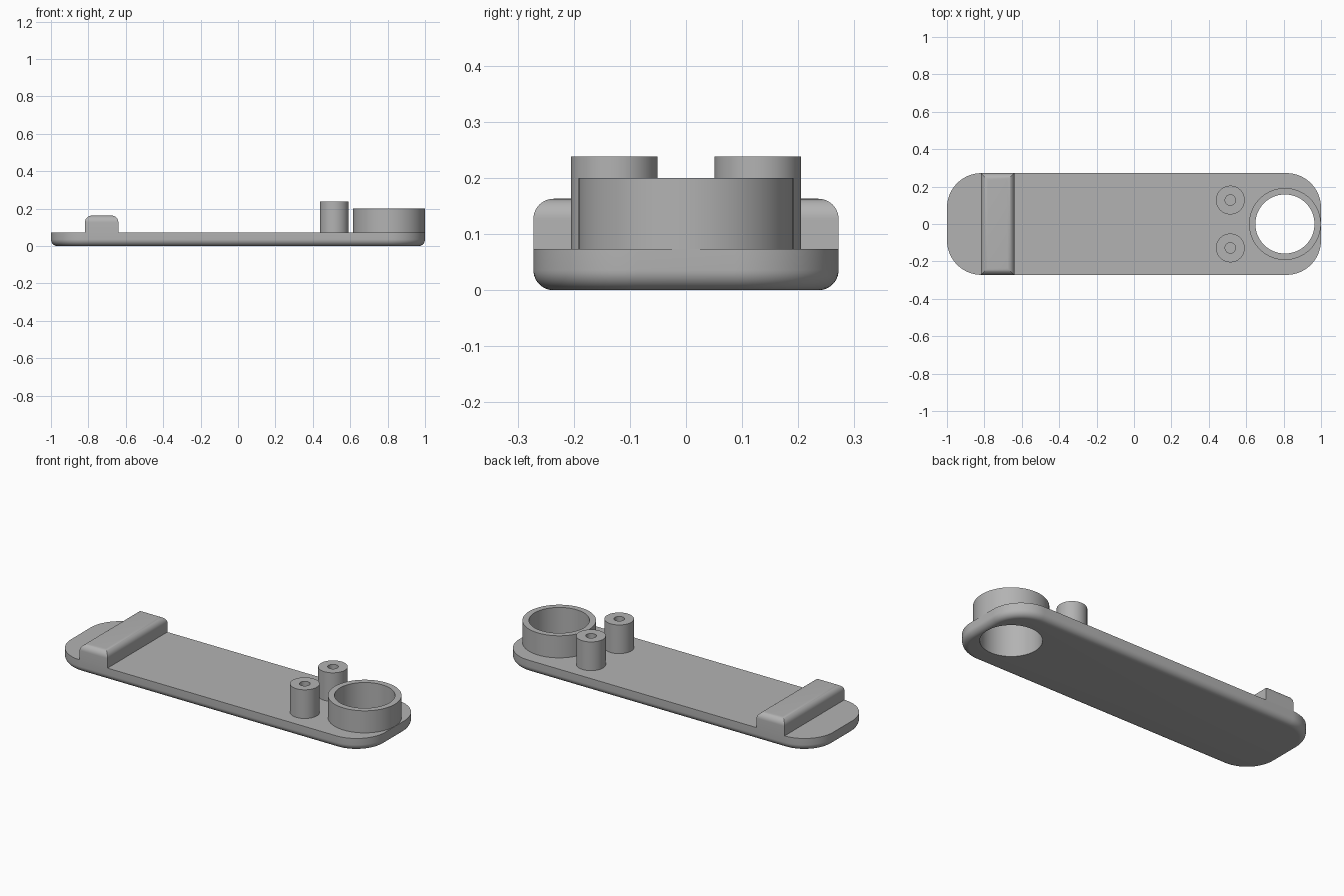
import bpy
import bmesh
from math import sin, cos, pi, radians

if "Cube" in bpy.data.objects:
    bpy.data.objects.remove(bpy.data.objects["Cube"], do_unlink=True)

PLATE_TOP = 0.073
HALF_WIDTH = 0.272
FILLET = 0.036
RING_X, RING_OUTER, RING_INNER = 0.807, 0.192, 0.158

grey = bpy.data.materials.new("grey plastic")
grey.use_nodes = True
grey.diffuse_color = (0.45, 0.45, 0.45, 1)
grey.node_tree.nodes["Principled BSDF"].inputs["Base Color"].default_value = (0.45, 0.45, 0.45, 1)


def finish(name, bm):
    """Turn a bmesh into an object with the shared material."""
    bmesh.ops.recalc_face_normals(bm, faces=bm.faces)
    mesh = bpy.data.meshes.new(name)
    bm.to_mesh(mesh)
    bm.free()
    mesh.materials.append(grey)
    obj = bpy.data.objects.new(name, mesh)
    bpy.context.collection.objects.link(obj)
    return obj


def smooth(obj):
    bpy.ops.object.select_all(action='DESELECT')
    obj.select_set(True)
    bpy.context.view_layer.objects.active = obj
    bpy.ops.object.shade_smooth_by_angle(angle=radians(30))


def outline(cx, hx, hy, radius, steps=24):
    """Rectangle outline, with rounded corners when radius is above zero."""
    points = []
    for corner, (sx, sy) in enumerate([(1, 1), (-1, 1), (-1, -1), (1, -1)]):
        for i in range(steps + 1 if radius else 1):
            a = (corner + i / steps) * pi / 2
            rx, ry = (radius * cos(a), radius * sin(a)) if radius else (0, 0)
            points.append((cx + sx * (hx - radius) + rx, sy * (hy - radius) + ry))
    return points


def slab(name, cx, hx, hy, radius, levels):
    """Stack of outlines, each level given as (inset, height)."""
    bm = bmesh.new()
    rows = []
    for inset, z in levels:
        r = radius - inset if radius else 0
        rows.append([bm.verts.new((x, y, z))
                     for x, y in outline(cx, hx - inset, hy - inset, r)])
    n = len(rows[0])
    for low, high in zip(rows, rows[1:]):
        for i in range(n):
            j = (i + 1) % n
            bm.faces.new((low[i], low[j], high[j], high[i]))
    bm.faces.new(rows[0][::-1])
    bm.faces.new(rows[-1])
    return finish(name, bm)


def tube(name, x, y, outer, inner, bottom, top, segments=96):
    """Upright hollow cylinder with square rims."""
    bm = bmesh.new()
    profile = [(inner, bottom), (outer, bottom), (outer, top), (inner, top)]
    loops = [[bm.verts.new((x + r * cos(2 * pi * i / segments),
                            y + r * sin(2 * pi * i / segments), z))
              for i in range(segments)] for r, z in profile]
    for k in range(4):
        a, b = loops[k], loops[(k + 1) % 4]
        for i in range(segments):
            j = (i + 1) % segments
            bm.faces.new((a[i], a[j], b[j], b[i]))
    obj = finish(name, bm)
    smooth(obj)
    return obj


# Quarter-round steps shared by the plate and the bar: (inset, rise)
arc = [(FILLET * (1 - cos(i * pi / 20)), FILLET * sin(i * pi / 20)) for i in range(11)]

# Base plate with a rounded lower edge
plate_levels = [(inset, FILLET - rise) for inset, rise in reversed(arc)] + [(0, PLATE_TOP)]
plate = slab("base_plate", 0, 1, HALF_WIDTH, 0.185, plate_levels)

# Round hole through the plate under the ring
bm = bmesh.new()
bmesh.ops.create_cone(bm, cap_ends=True, segments=96, radius1=RING_INNER,
                      radius2=RING_INNER, depth=1)
bmesh.ops.translate(bm, verts=bm.verts, vec=(RING_X, 0, 0))
cutter = finish("hole_cutter", bm)
cutter.hide_render = True
cut = plate.modifiers.new("ring hole", 'BOOLEAN')
cut.operation = 'DIFFERENCE'
cut.solver = 'EXACT'
cut.object = cutter
bpy.context.view_layer.objects.active = plate
bpy.ops.object.modifier_apply(modifier=cut.name)
bpy.data.objects.remove(cutter, do_unlink=True)
smooth(plate)

# Cross bar with rounded, mitred top edges
BAR_TOP = 0.163
bar_levels = [(0, PLATE_TOP)] + [(inset, BAR_TOP - FILLET + rise) for inset, rise in arc]
smooth(slab("cross_bar", -0.729, 0.089, HALF_WIDTH, 0, bar_levels))

# Ring around the hole
tube("ring", RING_X, 0, RING_OUTER, RING_INNER, PLATE_TOP, 0.2)

# Pair of hollow posts
for side, sign in (("left", 1), ("right", -1)):
    tube("post_" + ("back" if sign > 0 else "front"), 0.515, sign * 0.128,
         0.077, 0.028, PLATE_TOP, 0.238)
